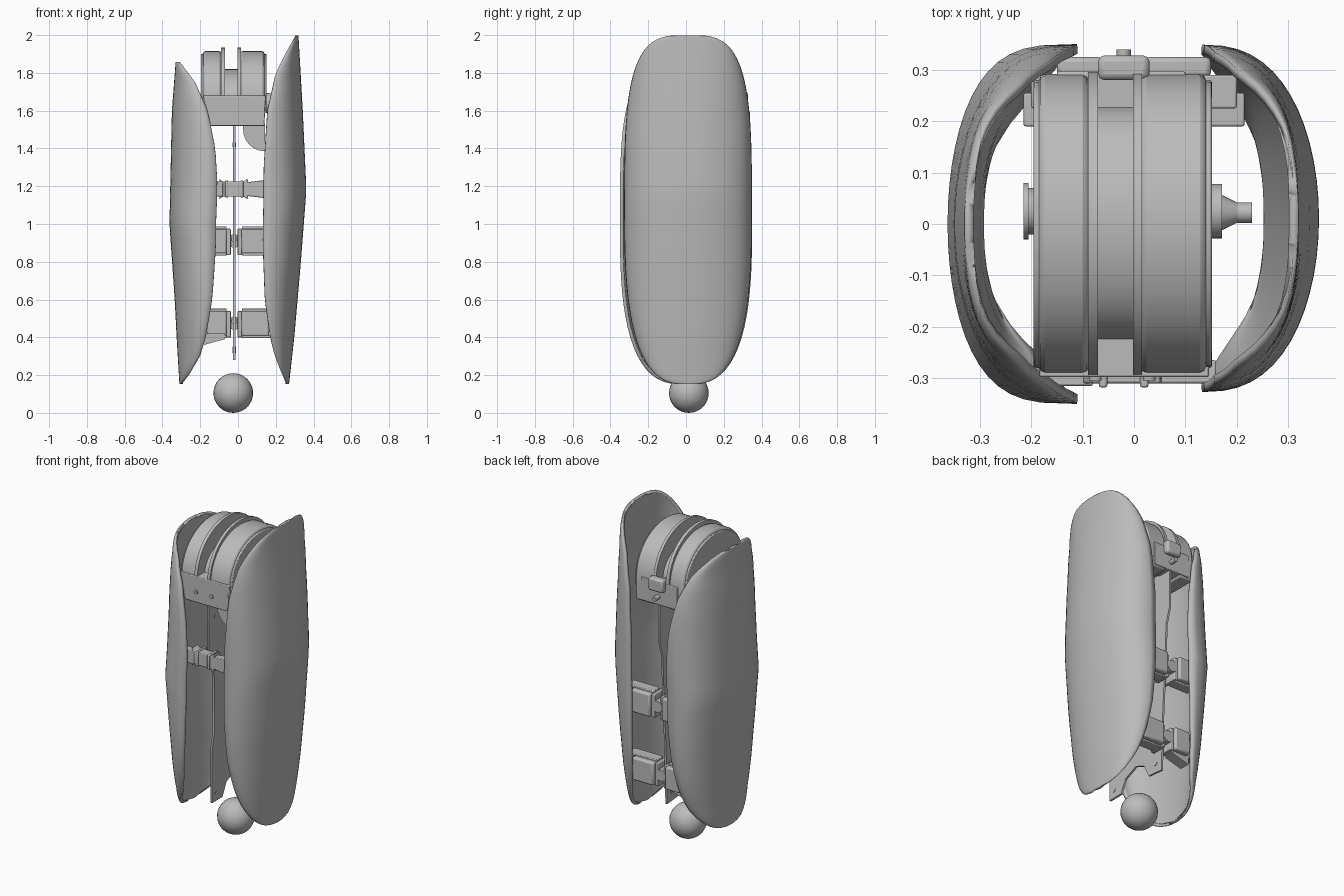
import bpy, bmesh, math
from mathutils import Matrix, Vector

if "Cube" in bpy.data.objects:
    bpy.data.objects.remove(bpy.data.objects["Cube"])

grey = bpy.data.materials.new("plain grey")
grey.use_nodes = True
grey.diffuse_color = (0.5, 0.5, 0.5, 1)
grey.node_tree.nodes["Principled BSDF"].inputs["Base Color"].default_value = (0.5, 0.5, 0.5, 1)


def finish(name, bm, bevel=0.0, thickness=0.0, angle=35):
    bmesh.ops.recalc_face_normals(bm, faces=bm.faces)
    mesh = bpy.data.meshes.new(name)
    bm.to_mesh(mesh)
    bm.free()
    mesh.materials.append(grey)
    ob = bpy.data.objects.new(name, mesh)
    bpy.context.collection.objects.link(ob)
    if thickness:
        mod = ob.modifiers.new("thickness", "SOLIDIFY")
        mod.thickness = thickness
        mod.offset = -1
    if bevel:
        mod = ob.modifiers.new("rounded edges", "BEVEL")
        mod.width = bevel
        mod.segments = 2
        mod.limit_method = "ANGLE"
    bpy.ops.object.select_all(action="DESELECT")
    ob.select_set(True)
    bpy.context.view_layer.objects.active = ob
    bpy.ops.object.shade_smooth_by_angle(angle=math.radians(angle))


def prism(name, outline, a, b, axis="x", bevel=0.0):
    """Extrude an outline: (y, z) along x, or (x, z) along y."""
    bm = bmesh.new()
    place = (lambda p: (a, p[0], p[1])) if axis == "x" else (lambda p: (p[0], a, p[1]))
    face = bm.faces.new([bm.verts.new(place(p)) for p in outline])
    ext = bmesh.ops.extrude_face_region(bm, geom=[face])
    shift = Vector((b - a, 0, 0)) if axis == "x" else Vector((0, b - a, 0))
    bmesh.ops.translate(bm, vec=shift, verts=[v for v in ext["geom"] if isinstance(v, bmesh.types.BMVert)])
    finish(name, bm, bevel)


def box(name, x, y, z, bevel=0.004):
    prism(name, [(y[0], z[0]), (y[1], z[0]), (y[1], z[1]), (y[0], z[1])], x[0], x[1], bevel=bevel)


def rod(name, centre, r1, r2, length, axis="x", sides=24):
    bm = bmesh.new()
    turn = Matrix.Rotation(math.pi / 2, 4, "Y" if axis == "x" else "X")
    bmesh.ops.create_cone(bm, cap_ends=True, segments=sides, radius1=r1, radius2=r2, depth=length,
                          matrix=Matrix.Translation(centre) @ turn)
    finish(name, bm)


def lookup(table, z):
    for (z0, v0), (z1, v1) in zip(table, table[1:]):
        if z <= z1:
            return v0 + (v1 - v0) * max(0, (z - z0) / (z1 - z0))
    return table[-1][1]


# Curved side shells: bulged half-elliptical sections inside a rounded outline
def shell(name, side, low, high, width, middle_y, bulge, crown, rim):
    rows, cols = 36, 28
    mid, half = (low + high) / 2, (high - low) / 2
    bm = bmesh.new()
    grid = []
    for i in range(rows + 1):
        s = math.sin(math.pi * (i / rows - 0.5)) * 0.998
        z = mid + half * s
        power = 3.5 if s > 0 else 2.8
        w = width * (1 - abs(s) ** power) ** (1 / power)
        outer, edge = lookup(crown, z), lookup(rim, z)
        fullness = 1 - bulge * (1 - abs(s))
        row = []
        for j in range(cols + 1):
            a = math.pi * (j / cols - 0.5) * 0.998
            x = edge + (outer - edge) * math.cos(a) ** fullness
            row.append(bm.verts.new((side * x, middle_y + w * math.sin(a), z)))
        grid.append(row)
    for r0, r1 in zip(grid, grid[1:]):
        for j in range(cols):
            bm.faces.new((r0[j], r0[j + 1], r1[j + 1], r1[j]))
    # Thicken toward the middle whichever way the faces point
    bmesh.ops.recalc_face_normals(bm, faces=bm.faces)
    bm.faces.ensure_lookup_table()
    outward = bm.faces[(rows // 2) * cols + cols // 2].normal.x * side > 0
    finish(name, bm, thickness=0.018 if outward else -0.018, angle=50)


shell("left_shell", 1, 0.15, 2.0, 0.338, 0.011, 0.22,
      [(0.15, 0.27), (0.4, 0.298), (0.8, 0.333), (1.18, 0.362), (1.6, 0.343), (2.0, 0.32)],
      [(0.15, 0.26), (0.2, 0.235), (0.3, 0.195), (0.4, 0.17), (0.6, 0.142), (0.9, 0.13), (1.3, 0.135),
       (1.6, 0.155), (1.8, 0.2), (1.93, 0.265), (2.0, 0.31)])
shell("right_shell", -1, 0.15, 1.86, 0.35, 0, 0.42,
      [(0.15, 0.31), (0.4, 0.325), (0.6, 0.335), (1.0, 0.363), (1.6, 0.35), (1.86, 0.33)],
      [(0.15, 0.3), (0.2, 0.26), (0.3, 0.2), (0.4, 0.17), (0.6, 0.135), (0.9, 0.11), (1.2, 0.104),
       (1.4, 0.118), (1.6, 0.16), (1.75, 0.225), (1.86, 0.31)])


# Arched joint housing: two halves, guide ridges and a sunken core
def arch(radius, rise, base, steps=20):
    top = [(radius * math.cos(math.pi * k / steps), 1.63 + rise * math.sin(math.pi * k / steps) ** 0.85)
           for k in range(steps + 1)]
    return [(radius, base)] + top + [(-radius, base)]


prism("housing_right_half", arch(0.292, 0.285, 1.52), -0.185, -0.088, bevel=0.012)
prism("housing_left_half", arch(0.292, 0.285, 1.52), 0.012, 0.14, bevel=0.012)
prism("housing_right_cheek", arch(0.28, 0.27, 1.6), -0.196, -0.18, bevel=0.005)
prism("housing_left_cheek", arch(0.28, 0.27, 1.6), 0.135, 0.152, bevel=0.005)
prism("ridge_right", arch(0.297, 0.305, 1.6), -0.09, -0.07)
prism("ridge_left", arch(0.297, 0.305, 1.6), -0.002, 0.016)
prism("housing_core", arch(0.23, 0.19, 1.54), -0.08, 0.006)
prism("housing_front_band", [(-0.15, 1.52), (0.14, 1.52), (0.146, 1.68), (-0.185, 1.68), (-0.17, 1.62)],
      -0.298, -0.2, "y", 0.004)
for x in (-0.075, 0.03):
    rod("front_screw", (x, -0.3, 1.585), 0.012, 0.012, 0.01, "y", 12)
box("housing_back_band", (-0.15, 0.1), (0.2, 0.297), (1.53, 1.67))
box("rear_catch", (-0.07, 0.03), (0.28, 0.328), (1.62, 1.7), 0.012)
rod("rear_catch_pin", (-0.02, 0.315, 1.58), 0.014, 0.014, 0.05, "y", 12)
curve = [(0.142 - 0.115 * math.cos(t * math.pi / 12), 1.5 - 0.115 * math.sin(t * math.pi / 12)) for t in range(7)]
prism("lower_lobe", [(0.027, 1.53)] + curve + [(0.142, 1.53)], -0.24, 0.0, "y")

# Joint pivots on both sides
rod("right_pivot_disc", (-0.2, 0.025, 1.64), 0.045, 0.045, 0.03)
rod("right_pivot_rim", (-0.21, 0.025, 1.64), 0.055, 0.055, 0.01)
rod("left_pivot_disc", (0.158, 0.025, 1.64), 0.053, 0.053, 0.026)
rod("left_pivot_cone", (0.185, 0.022, 1.64), 0.035, 0.02, 0.03)
rod("left_pivot_tip", (0.213, 0.022, 1.64), 0.02, 0.02, 0.034)

# Thin central plate with a notched foot
prism("central_plate", [(-0.26, 1.55), (-0.26, 1.2), (-0.21, 1.05), (-0.21, 0.7), (-0.23, 0.6), (-0.23, 0.28),
                        (-0.13, 0.28), (-0.09, 0.36), (0.0, 0.4), (0.07, 0.37), (0.11, 0.29), (0.22, 0.28),
                        (0.23, 0.62), (0.25, 0.95), (0.26, 1.2), (0.29, 1.3), (0.29, 1.55)], -0.026, -0.014)
for y, z in ((-0.19, 0.33), (0.17, 0.34), (-0.2, 1.42)):
    rod("plate_rivet", (-0.02, y, z), 0.012, 0.012, 0.018, sides=12)

# Rear hinged brackets joining the plate to the shells
for level, back, reach in ((0.475, 0.29, 0.165), (0.91, 0.325, 0.15)):
    for side, near in ((1, 0.02), (-1, 0.06)):
        plate = sorted((side * near, side * reach))
        flange = sorted((side * near, side * (reach + 0.05)))
        box("rear_bracket_plate", plate, (back - 0.04, back), (level - 0.07, level + 0.07), 0.01)
        for edge in (-0.07, 0.07):
            box("rear_bracket_flange", flange, (back - 0.1, back - 0.035),
                (level + edge - 0.008, level + edge + 0.008))
        cheek = -0.02 + side * 0.03
        box("hinge_cheek", (cheek - 0.012, cheek + 0.012), (back - 0.12, back - 0.02), (level - 0.075, level + 0.065))
    rod("hinge_barrel", (-0.02, back - 0.055, level), 0.035, 0.035, 0.08, "y")
    rod("hinge_bolt", (-0.02, back - 0.085, level + 0.01), 0.016, 0.016, 0.12, "y", 12)
prism("lower_bracket_gusset", [(-0.18, 0.36), (-0.07, 0.39), (-0.07, 0.42), (-0.18, 0.42)], 0.19, 0.255, "y")

# Front clevis and its arms
prism("front_clevis", [(-0.1, 1.13), (-0.08, 1.145), (0.03, 1.145), (0.05, 1.13), (0.055, 1.165), (0.045, 1.185),
                       (0.055, 1.215), (0.05, 1.24), (0.03, 1.225), (-0.08, 1.225), (-0.1, 1.24), (-0.09, 1.185)],
      -0.31, -0.25, "y", 0.004)
for x in (-0.06, 0.02):
    box("clevis_rib", (x - 0.008, x + 0.008), (-0.318, -0.23), (1.14, 1.23))
prism("front_arm_left", [(0.04, 1.15), (0.16, 1.135), (0.16, 1.235), (0.04, 1.22)], -0.31, -0.265, "y", 0.004)
box("front_arm_right", (-0.17, -0.08), (-0.315, -0.27), (1.145, 1.225))

# Ball foot
bm = bmesh.new()
bmesh.ops.create_uvsphere(bm, u_segments=24, v_segments=16, radius=0.105,
                          matrix=Matrix.Translation((-0.025, 0.015, 0.105)))
finish("ball_foot", bm)
